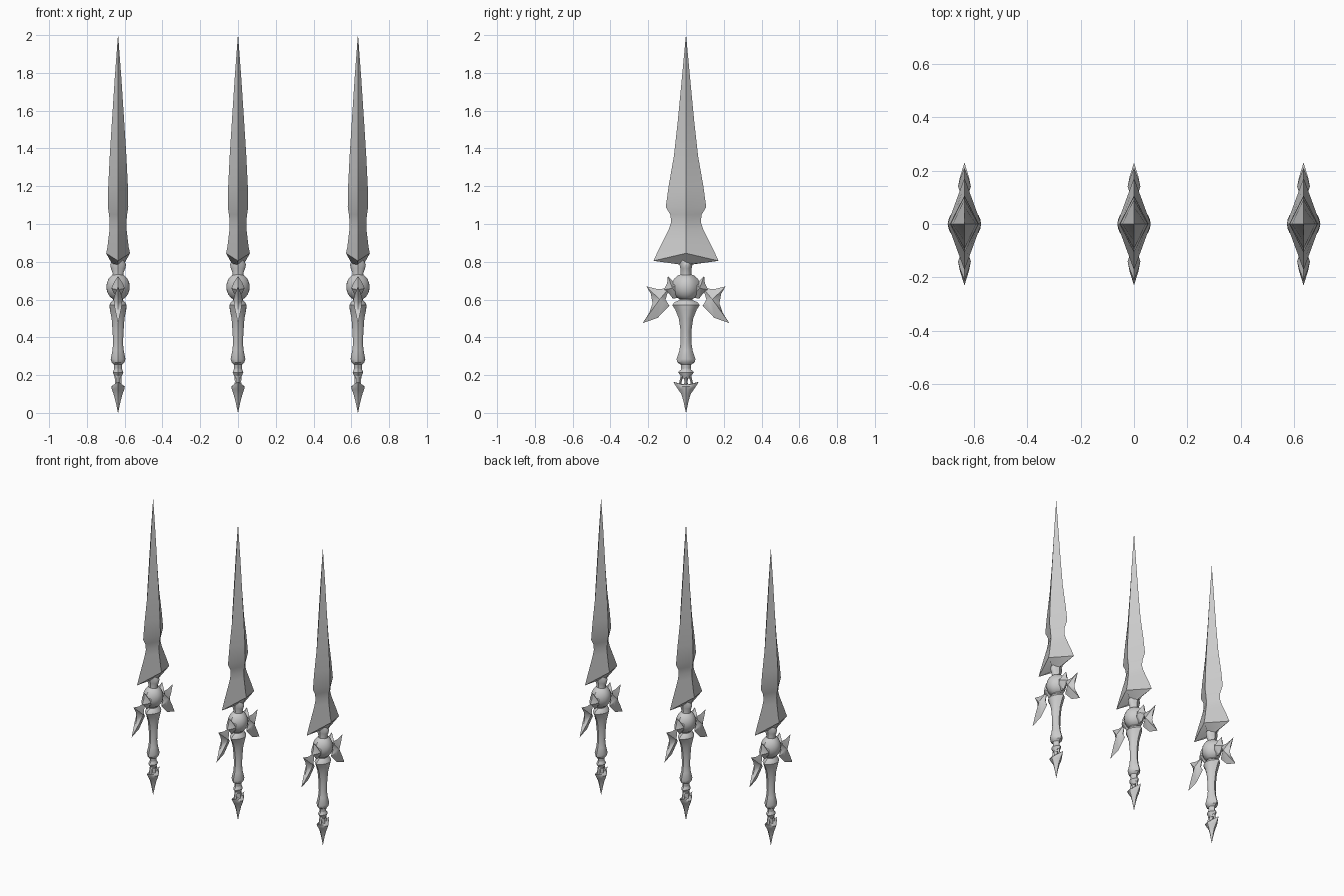
import bpy, bmesh, math

if "Cube" in bpy.data.objects:
    bpy.data.objects.remove(bpy.data.objects["Cube"])

steel = bpy.data.materials.new("grey steel")
steel.use_nodes = True
GREY = (0.6, 0.6, 0.6, 1)
steel.diffuse_color = GREY
steel.node_tree.nodes["Principled BSDF"].inputs["Base Color"].default_value = GREY

SPACING = 0.635          # distance between the three swords
parts = []


def add_part(name, bm, angle):
    bmesh.ops.remove_doubles(bm, verts=bm.verts, dist=1e-5)
    bmesh.ops.recalc_face_normals(bm, faces=bm.faces)
    mesh = bpy.data.meshes.new(name)
    bm.to_mesh(mesh)
    bm.free()
    mesh.materials.append(steel)
    ob = bpy.data.objects.new(name, mesh)
    bpy.context.collection.objects.link(ob)
    bpy.ops.object.select_all(action='DESELECT')
    ob.select_set(True)
    bpy.context.view_layer.objects.active = ob
    bpy.ops.object.shade_smooth_by_angle(angle=math.radians(angle))
    parts.append(ob)


def loft(name, rings, steps, power, angle=32, y0=0):
    """Stack lens sections; a ring is (z, half x, half y, centre lift[, y shift])."""
    ts = [i / steps for i in range(-steps, steps)]
    bm = bmesh.new()
    loops = []
    for z, rx, ry, lift, *shift in rings:
        dy = shift[0] if shift else 0
        loop = []
        for side in (1, -1):
            for t in ts:
                v = t * side
                bulge = 1 - abs(v) ** power
                loop.append(bm.verts.new((side * rx * bulge, v * ry + dy, z + lift * bulge)))
        loops.append(loop)
    n = len(loops[0])
    for a, b in zip(loops, loops[1:]):
        for i in range(n):
            j = (i + 1) % n
            bm.faces.new((a[i], a[j], b[j], b[i]))
    bm.faces.new(loops[0])
    bm.faces.new(loops[-1])
    add_part(name, bm, angle)


def ridged_plate(name, outline, centre, half, sign):
    """Sharp-edged fin: outline in (y, z), rising to a peak on both faces."""
    bm = bmesh.new()
    rim = [bm.verts.new((0, sign * y, z)) for y, z in outline]
    for s in (1, -1):
        inner = [bm.verts.new((s * half * 0.7, sign * (y + (centre[0] - y) * 0.6),
                               z + (centre[1] - z) * 0.6)) for y, z in outline]
        peak = bm.verts.new((s * half, sign * centre[0], centre[1]))
        for i in range(len(rim)):
            j = (i + 1) % len(rim)
            bm.faces.new((rim[i], rim[j], inner[j], inner[i]))
            bm.faces.new((inner[i], inner[j], peak))
    add_part(name, bm, 35)


# Blade: diamond section, notched waist and flared base
loft("blade", [
    (0.785, 0.03, 0.028, 0), (0.805, 0.063, 0.172, 0.04),
    (0.86, 0.056, 0.147, 0.02), (0.92, 0.05, 0.117, 0.01), (0.97, 0.045, 0.092, 0),
    (1.01, 0.044, 0.078, 0), (1.05, 0.048, 0.083, 0), (1.09, 0.054, 0.107, 0),
    (1.2, 0.052, 0.092, 0), (1.36, 0.044, 0.064, 0), (1.55, 0.032, 0.043, 0),
    (1.78, 0.017, 0.021, 0), (2.0, 0.0005, 0.0005, 0)], 1, 1, 25)

# Neck between blade and orb
loft("neck", [
    (0.68, 0.035, 0.04, 0), (0.715, 0.03, 0.032, 0), (0.74, 0.028, 0.029, 0),
    (0.765, 0.038, 0.03, 0), (0.785, 0.042, 0.034, 0), (0.81, 0.03, 0.034, 0)], 4, 2.5)

# Round orb of the guard
orb = []
for k in range(11):
    a = math.pi * (k / 10 - 0.5)
    c = max(math.cos(a), 0.3)
    orb.append((0.667 + 0.072 * math.sin(a), 0.062 * c, 0.078 * c, 0))
loft("guard_orb", orb, 5, 2.2)

# Grip, flared at the top and swelling near the bottom
loft("grip", [
    (0.20, 0.018, 0.022, 0), (0.255, 0.022, 0.027, 0), (0.268, 0.034, 0.046, 0),
    (0.285, 0.039, 0.05, 0), (0.33, 0.03, 0.035, 0), (0.37, 0.026, 0.029, 0),
    (0.43, 0.029, 0.028, 0), (0.50, 0.034, 0.038, 0), (0.545, 0.043, 0.056, 0),
    (0.57, 0.046, 0.072, 0), (0.585, 0.038, 0.062, 0), (0.597, 0.026, 0.035, 0),
    (0.625, 0.026, 0.035, 0)], 4, 2.2)

# Pommel: bead, thin core, side prongs and pointed drop
loft("pommel_bead", [
    (0.182, 0.014, 0.02, 0), (0.20, 0.022, 0.03, 0), (0.215, 0.028, 0.042, 0),
    (0.23, 0.022, 0.026, 0), (0.25, 0.018, 0.024, 0)], 3, 2)
loft("pommel_core", [(0.14, 0.018, 0.012, 0), (0.165, 0.017, 0.008, 0),
                     (0.20, 0.018, 0.014, 0)], 2, 2)
for sign, side in ((1, "back"), (-1, "front")):
    loft("pommel_prong_" + side, [
        (0.14, 0.012, 0.008, 0, sign * 0.034), (0.17, 0.01, 0.006, 0, sign * 0.028),
        (0.20, 0.01, 0.008, 0, sign * 0.02)], 2, 2)
loft("pommel_point", [
    (0.0, 0.0005, 0.0005, 0), (0.06, 0.013, 0.013, 0), (0.10, 0.024, 0.025, 0),
    (0.125, 0.033, 0.042, 0), (0.145, 0.036, 0.056, -0.005),
    (0.165, 0.026, 0.067, -0.018), (0.155, 0.018, 0.035, -0.005)], 4, 1.6)

# Horns on the orb and claw wings, mirrored front and back
HORN = [(0.03, 0.71), (0.065, 0.692), (0.096, 0.725), (0.10, 0.685), (0.118, 0.652),
        (0.09, 0.632), (0.07, 0.605), (0.03, 0.61)]
WING = [(0.09, 0.66), (0.15, 0.655), (0.21, 0.67), (0.186, 0.63), (0.177, 0.58),
        (0.194, 0.53), (0.23, 0.475), (0.15, 0.503), (0.088, 0.567), (0.108, 0.60)]
for sign, side in ((1, "back"), (-1, "front")):
    ridged_plate("guard_horn_" + side, HORN, (0.072, 0.66), 0.035, sign)
    ridged_plate("guard_wing_" + side, WING, (0.14, 0.60), 0.024, sign)

# Two more swords, one on each side
for ob in list(parts):
    for sign, side in ((1, "left"), (-1, "right")):
        twin = ob.copy()
        twin.name = side + "_" + ob.name
        twin.location.x = sign * SPACING
        bpy.context.collection.objects.link(twin)
